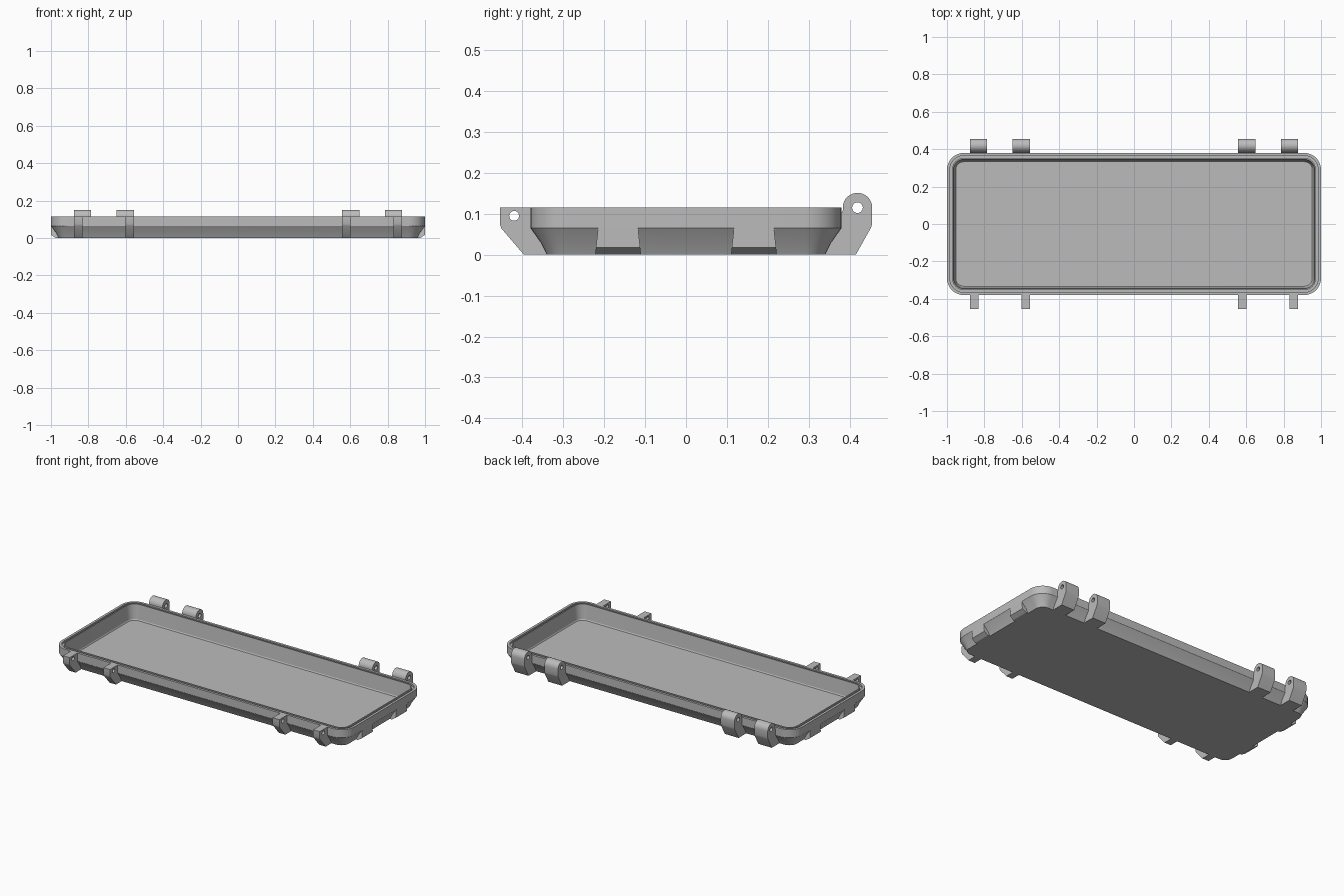
import bpy, bmesh, math
from mathutils import Matrix

if "Cube" in bpy.data.objects:
    bpy.data.objects.remove(bpy.data.objects["Cube"], do_unlink=True)

HALF_X, HALF_Y, CORNER = 1.0, 0.38, 0.09
RIM, WALL_BASE = 0.115, 0.065

grey = bpy.data.materials.new("plain_grey")
grey.use_nodes = True
colour = (0.5, 0.5, 0.5, 1)
grey.diffuse_color = colour
grey.node_tree.nodes["Principled BSDF"].inputs["Base Color"].default_value = colour

parts = []


def add_part(name, bm):
    bmesh.ops.recalc_face_normals(bm, faces=bm.faces)
    mesh = bpy.data.meshes.new(name)
    bm.to_mesh(mesh)
    bm.free()
    mesh.materials.append(grey)
    obj = bpy.data.objects.new(name, mesh)
    bpy.context.collection.objects.link(obj)
    parts.append(obj)


def rounded_ring(bm, inset, z, steps=8):
    """Rounded rectangle of vertices, inset from the outer wall."""
    radius = max(CORNER - inset, 0.03)
    cx, cy = HALF_X - inset - radius, HALF_Y - inset - radius
    ring = []
    for q, (sx, sy) in enumerate([(1, 1), (-1, 1), (-1, -1), (1, -1)]):
        for i in range(steps + 1):
            a = math.pi / 2 * (q + i / steps)
            ring.append(bm.verts.new((sx * cx + radius * math.cos(a),
                                      sy * cy + radius * math.sin(a), z)))
    return ring


def arc(cx, cy, r, start, end, steps):
    angles = [math.radians(start + (end - start) * i / steps) for i in range(steps + 1)]
    return [(cx + r * math.cos(a), cy + r * math.sin(a)) for a in angles]


def plate(name, outline, hole, x0, x1, flip=1):
    """Extrude a y-z outline, with an optional hole, from x0 to x1."""
    curve = bpy.data.curves.new(name, "CURVE")
    curve.dimensions, curve.fill_mode = "2D", "BOTH"
    curve.extrude = abs(x1 - x0) / 2
    for loop in (outline, hole):
        spline = curve.splines.new("POLY")
        spline.points.add(len(loop) - 1)
        for point, (u, v) in zip(spline.points, loop):
            point.co = (u, v, 0, 1)
        spline.use_cyclic_u = True
    helper = bpy.data.objects.new(name + "_outline", curve)
    bpy.context.collection.objects.link(helper)
    graph = bpy.context.evaluated_depsgraph_get()
    mesh = bpy.data.meshes.new_from_object(helper.evaluated_get(graph))
    bm = bmesh.new()
    bm.from_mesh(mesh)
    bpy.data.objects.remove(helper)
    bpy.data.meshes.remove(mesh)
    bmesh.ops.remove_doubles(bm, verts=bm.verts, dist=0.0001)
    for v in bm.verts:
        u, w, t = v.co
        v.co = ((x0 + x1) / 2 + t, flip * u, w)
    add_part(name, bm)


# Tray: one section swept round, from the underside over the rim to the floor
section = [(0.04, 0), (0.026, 0.028), (0, WALL_BASE), (0, RIM),
           (0.015, RIM), (0.015, RIM - 0.012), (0.027, RIM - 0.012), (0.027, RIM),
           (0.034, RIM), (0.043, 0.026), (0.047, 0.02)]
bm = bmesh.new()
rings = [rounded_ring(bm, inset, z) for inset, z in section]
for a, b in zip(rings, rings[1:]):
    for i in range(len(a)):
        j = (i + 1) % len(a)
        bm.faces.new((a[i], a[j], b[j], b[i]))
bm.faces.new(rings[0])
bm.faces.new(rings[-1])
add_part("tray", bm)

# Feet on both ends, flush with the wall and flared towards the bottom
foot = [(0.957, 0), (0.974, 0), (1.0, 0.017), (1.0, WALL_BASE),
        (0.99, WALL_BASE), (0.965, 0.03)]
for sx, end in ((1, "left"), (-1, "right")):
    for sy, place in ((-1, "front"), (1, "back")):
        bm = bmesh.new()
        sides = []
        for s in (-1, 1):
            sides.append([bm.verts.new((sx * x, sy * 0.166 + s * (0.056 - 0.11 * z), z))
                          for x, z in foot])
            bm.faces.new(sides[-1])
        for i in range(len(foot)):
            j = (i + 1) % len(foot)
            bm.faces.new((sides[0][i], sides[0][j], sides[1][j], sides[1][i]))
        add_part(f"{end}_{place}_foot", bm)

# Hinge knuckles at the back and latch lugs at the front, mirrored in x
root = [(0.379, 0.067), (0.35, 0.028), (0.338, 0)]
knuckle = (arc(0.419, RIM, 0.036, 190, 0, 20) + [(0.455, 0.076), (0.452, 0.066), (0.415, 0)]
           + root[::-1] + [(0.379, 0.1)])
knuckle_hole = arc(0.419, RIM, 0.013, 0, 345, 23)
lug = [(0.379, RIM), (0.455, RIM), (0.455, 0.075), (0.451, 0.064), (0.396, 0)] + root[::-1]
lug_hole = arc(0.42, 0.095, 0.012, 0, 345, 23)
for s, side in ((1, "left"), (-1, "right")):
    for place, k0, k1, l0, l1 in (("outer", 0.785, 0.877, 0.832, 0.877),
                                  ("inner", 0.556, 0.65, 0.556, 0.601)):
        plate(f"{side}_{place}_hinge_knuckle", knuckle, knuckle_hole, s * k0, s * k1)
        plate(f"{side}_{place}_latch_lug", lug, lug_hole, s * l0, s * l1, flip=-1)

# Smooth the rounded corners and keep the creases sharp
bpy.ops.object.select_all(action="DESELECT")
for obj in parts:
    obj.select_set(True)
bpy.context.view_layer.objects.active = parts[0]
bpy.ops.object.shade_smooth_by_angle(angle=math.radians(25))
